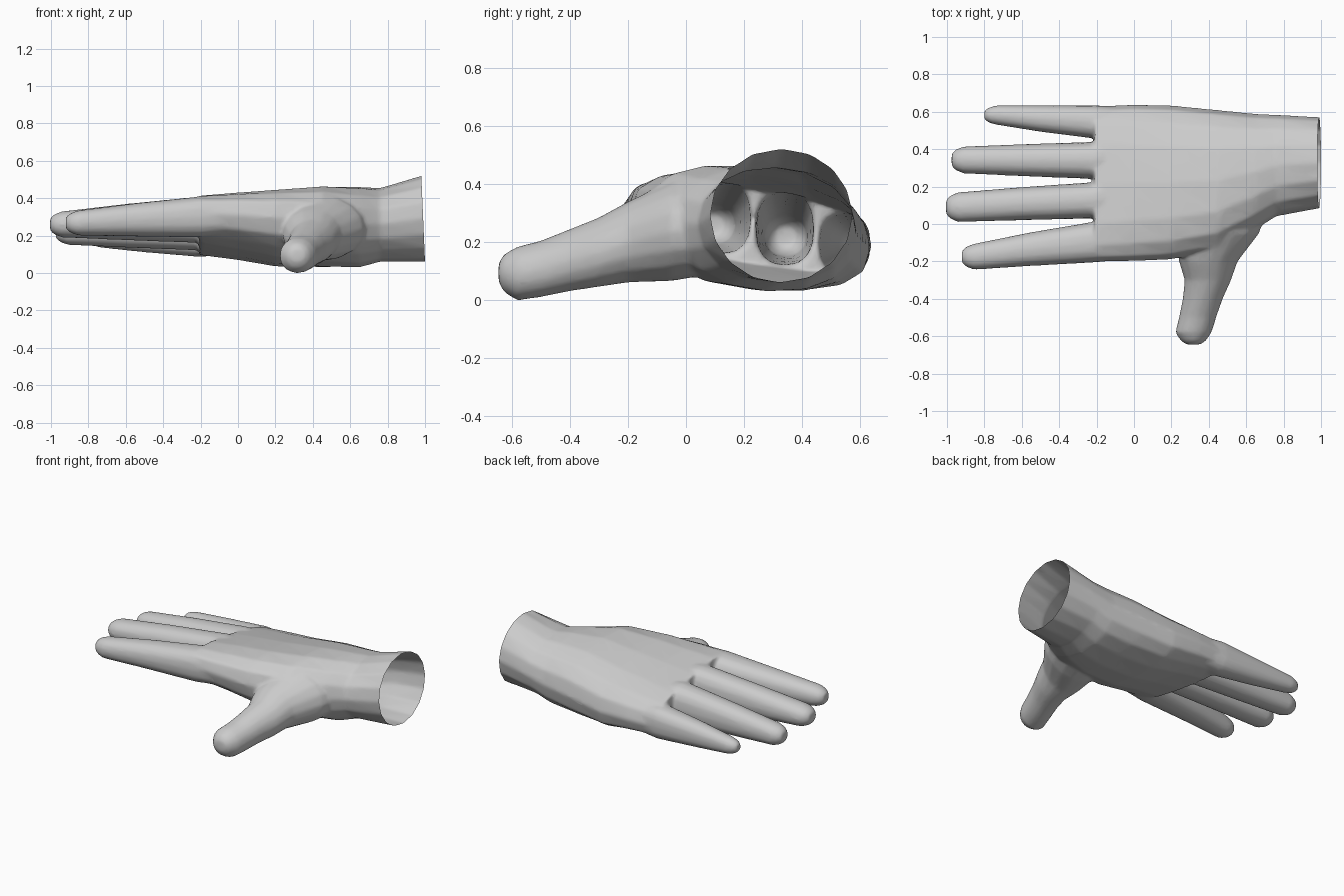
import bpy, bmesh
from math import cos, sin, pi, copysign
from mathutils import Vector

old = bpy.data.objects.get("Cube")
if old:
    bpy.data.objects.remove(old)

skin = bpy.data.materials.new("plain grey")
skin.use_nodes = True
grey = (0.6, 0.6, 0.6, 1)
skin.diffuse_color = grey
skin.node_tree.nodes["Principled BSDF"].inputs["Base Color"].default_value = grey

bm = bmesh.new()


def loft(sections, along_y=False, sides=16):
    """Closed tube; section = along, side low, side high, z low, z high, tilt, squareness."""
    rings = []
    for a, s0, s1, z0, z1, tilt, power in sections:
        ring = []
        for i in range(sides):
            t = 2 * pi * i / sides
            c = copysign(abs(cos(t)) ** (2 / power), cos(t))
            s = copysign(abs(sin(t)) ** (2 / power), sin(t))
            side = (s0 + s1) / 2 + (s1 - s0) / 2 * c
            z = (z0 + z1) / 2 + (z1 - z0) / 2 * s + tilt * (s1 - s0) / 2 * c
            ring.append(bm.verts.new((side, a, z) if along_y else (a, side, z)))
        rings.append(ring)
    for r, q in zip(rings, rings[1:]):
        for i in range(sides):
            j = (i + 1) % sides
            bm.faces.new((r[i], r[j], q[j], q[i]))
    bm.faces.new(rings[0])
    bm.faces.new(rings[-1])


def finger(base, tip, tip_x):
    """Tapered finger from the knuckle line to a blunt tip; ends are y low/high, z low/high."""
    def mix(t):
        return [b + (e - b) * t for b, e in zip(base, tip)]

    def shrink(r, k):
        y, z = (r[0] + r[1]) / 2, (r[2] + r[3]) / 2
        return [y + (r[0] - y) * k, y + (r[1] - y) * k, z + (r[2] - z) * k, z + (r[3] - z) * k]

    loft([(0.0, *shrink(base, 0.8), 0, 2.3),
          (-0.2, *base, 0, 2.5),
          (-0.2 + (tip_x + 0.2) * 0.5, *mix(0.5), 0, 2.3),
          (tip_x + 0.06, *tip, 0, 2.2),
          (tip_x + 0.02, *shrink(tip, 0.8), 0, 2.1),
          (tip_x - 0.005, *shrink(tip, 0.5), 0, 2)])


# palm and wrist
loft([(-0.21, -0.20, 0.63, 0.125, 0.385, -0.16, 3),
      (0.0, -0.20, 0.64, 0.09, 0.41, -0.15, 2.6),
      (0.2, -0.19, 0.635, 0.05, 0.43, -0.14, 2.5),
      (0.45, -0.14, 0.61, 0.035, 0.46, -0.1, 2.4),
      (0.65, -0.03, 0.59, 0.03, 0.46, -0.06, 2.2),
      (0.76, 0.04, 0.585, 0.06, 0.455, -0.02, 2.1),
      (1.03, 0.09, 0.57, 0.06, 0.535, 0, 2)])

# index, middle, ring and little finger
finger((-0.205, 0.015, 0.19, 0.41), (-0.245, -0.105, 0.20, 0.335), -0.915)
finger((0.03, 0.225, 0.16, 0.41), (0.01, 0.17, 0.19, 0.33), -1.0)
finger((0.24, 0.44, 0.12, 0.375), (0.27, 0.415, 0.15, 0.29), -0.97)
finger((0.455, 0.635, 0.085, 0.30), (0.53, 0.635, 0.135, 0.245), -0.795)

# thumb
loft([(0.15, 0.28, 0.74, 0.10, 0.38, 0, 2),
      (-0.05, 0.23, 0.67, 0.065, 0.41, 0, 2),
      (-0.2, 0.24, 0.555, 0.06, 0.34, 0, 2),
      (-0.3, 0.27, 0.52, 0.045, 0.285, 0, 2),
      (-0.4, 0.26, 0.475, 0.03, 0.245, 0, 2),
      (-0.5, 0.24, 0.44, 0.01, 0.205, 0, 2.1),
      (-0.58, 0.22, 0.415, -0.002, 0.185, 0, 2.1),
      (-0.625, 0.25, 0.385, 0.025, 0.16, 0, 2),
      (-0.645, 0.28, 0.355, 0.06, 0.13, 0, 2)], along_y=True)

bmesh.ops.recalc_face_normals(bm, faces=bm.faces)
mesh = bpy.data.meshes.new("hand")
bm.to_mesh(mesh)
bm.free()
hand = bpy.data.objects.new("hand", mesh)
bpy.context.collection.objects.link(hand)

# fuse the parts into one skin and soften the joins
fuse = hand.modifiers.new("fuse", "REMESH")
fuse.mode = "VOXEL"
fuse.voxel_size = 0.01
soften = hand.modifiers.new("soften", "SMOOTH")
soften.factor = 0.5
soften.iterations = 12
thin = hand.modifiers.new("thin", "DECIMATE")
thin.ratio = 0.15
graph = bpy.context.evaluated_depsgraph_get()
fused = bpy.data.meshes.new_from_object(hand.evaluated_get(graph))
hand.modifiers.clear()

# cut the wrist open
bm = bmesh.new()
bm.from_mesh(fused)
bmesh.ops.bisect_plane(bm, geom=bm.verts[:] + bm.edges[:] + bm.faces[:],
                       plane_co=Vector((0.99, 0, 0.29)), plane_no=Vector((1, 0, 0.043)),
                       clear_outer=True)
for f in bm.faces:
    f.smooth = True
bm.to_mesh(fused)
bm.free()
hand.data = fused
fused.materials.clear()
fused.materials.append(skin)
